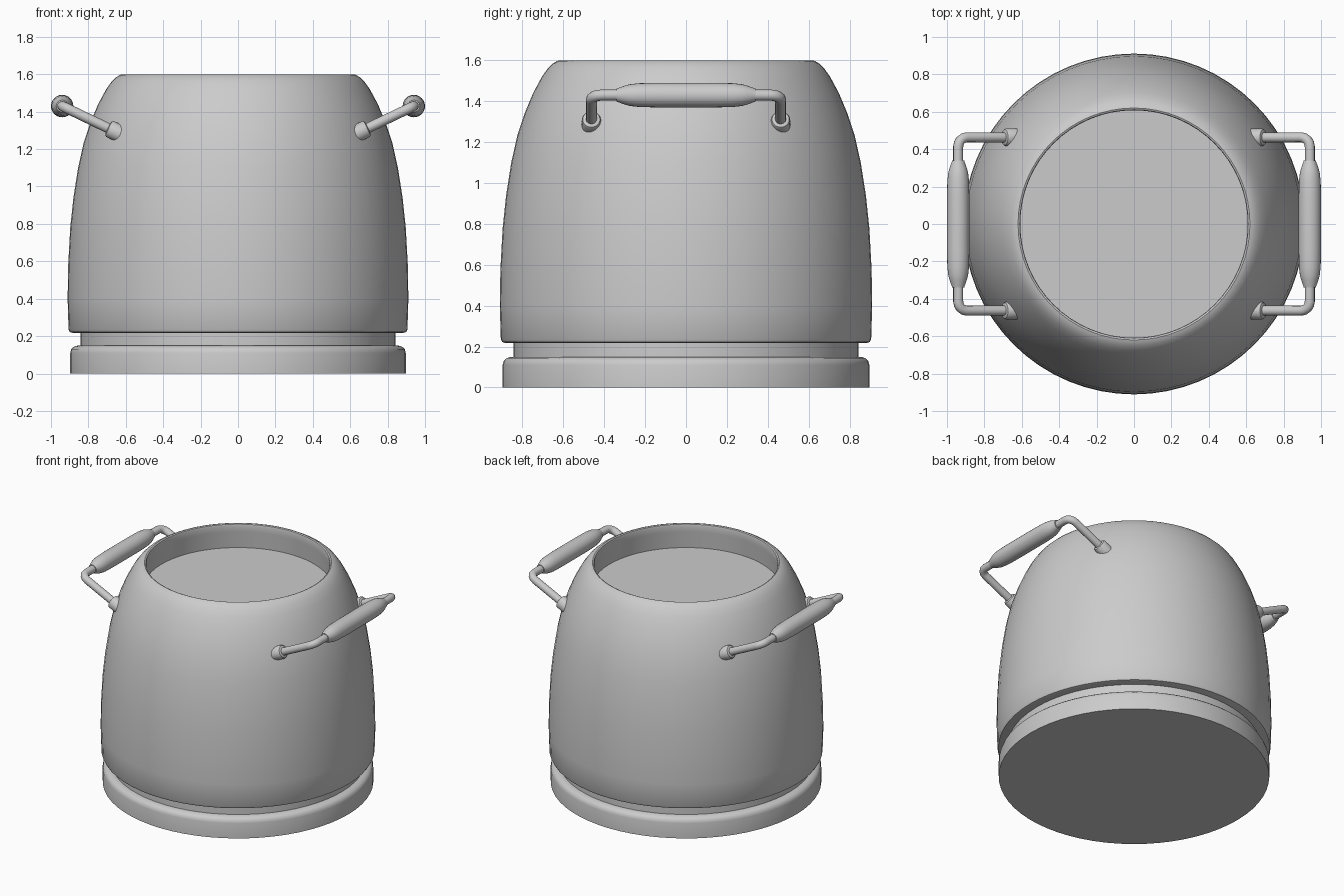
import bpy, bmesh, math
from mathutils import Vector

if "Cube" in bpy.data.objects:
    bpy.data.objects.remove(bpy.data.objects["Cube"])


def lathe(name, profile, steps=64, start=(0, 0, 0), axis=(0, 0, 1), angle=35):
    """Spin (radius, height) points around an axis into a smooth solid."""
    bm = bmesh.new()
    verts = [bm.verts.new((r, 0, h)) for r, h in profile]
    edges = [bm.edges.new(p) for p in zip(verts, verts[1:])]
    bmesh.ops.spin(bm, geom=verts + edges, cent=(0, 0, 0), axis=(0, 0, 1),
                   angle=math.tau, steps=steps, use_duplicate=False)
    bmesh.ops.remove_doubles(bm, verts=bm.verts[:], dist=0.0005)
    bmesh.ops.recalc_face_normals(bm, faces=bm.faces[:])
    mesh = bpy.data.meshes.new(name)
    bm.to_mesh(mesh)
    bm.free()
    ob = bpy.data.objects.new(name, mesh)
    bpy.context.collection.objects.link(ob)
    ob.location = start
    ob.rotation_euler = Vector(axis).to_track_quat('Z', 'Y').to_euler()
    bpy.ops.object.select_all(action='DESELECT')
    ob.select_set(True)
    bpy.context.view_layer.objects.active = ob
    bpy.ops.object.shade_smooth_by_angle(angle=math.radians(angle))
    return ob


# Base ring and recessed neck
lathe("base", [(0, 0), (0.897, 0), (0.897, 0.11), (0.892, 0.13), (0.878, 0.143),
               (0.855, 0.15), (0, 0.15)])
lathe("neck", [(0, 0.14), (0.843, 0.14), (0.843, 0.23), (0, 0.23)])

# Pot body: domed wall, rounded rim, short inner wall, contents surface
lathe("pot_body", [
    (0, 0.218), (0.885, 0.218), (0.899, 0.222), (0.906, 0.235), (0.911, 0.40),
    (0.908, 0.58), (0.897, 0.78), (0.880, 0.94), (0.855, 1.10), (0.826, 1.23),
    (0.790, 1.34), (0.748, 1.44), (0.705, 1.52), (0.675, 1.562), (0.652, 1.584),
    (0.632, 1.596), (0.620, 1.60), (0.611, 1.596), (0.608, 1.585),
    (0.612, 1.54), (0.622, 1.42), (0, 1.42)])

Y, GX, GZ = 0.463, 0.94, 1.43
for side, s in (("right", 1), ("left", -1)):
    # Bent wire frame with rounded corners
    d = Vector((s * 0.27, 0, 0.13)).normalized()
    foot, top = Vector((s * 0.64, 0, 1.286)), Vector((s * GX, 0, GZ))
    y = Vector((0, 1, 0))
    half = [foot - Y * y, top - Y * y - 0.05 * d]
    for k in range(1, 5):
        a = k / 4 * math.pi / 2
        half.append(top - Y * y - 0.05 * d * (1 - math.sin(a)) + 0.05 * y * (1 - math.cos(a)))
    path = half + [Vector((p.x, -p.y, p.z)) for p in reversed(half)]
    curve = bpy.data.curves.new("handle_wire_" + side, 'CURVE')
    curve.dimensions = '3D'
    curve.bevel_depth = 0.027
    curve.bevel_resolution = 4
    curve.use_fill_caps = True
    spline = curve.splines.new('POLY')
    spline.points.add(len(path) - 1)
    for pt, p in zip(spline.points, path):
        pt.co = (*p, 1)
    spline.use_smooth = True
    bpy.context.collection.objects.link(bpy.data.objects.new(curve.name, curve))

    # Swollen grip along the outer bar
    end = [(0, -0.34), (0.032, -0.34), (0.035, -0.33), (0.046, -0.30),
           (0.053, -0.275), (0.058, -0.23), (0.060, -0.15)]
    lathe("handle_grip_" + side, end + [(r, -h) for r, h in reversed(end)],
          24, top, (0, 1, 0))

    # Collars where the wire meets the pot
    for tag, t in (("front", -1), ("back", 1)):
        lathe(f"handle_collar_{side}_{tag}",
              [(0, -0.01), (0.047, -0.01), (0.047, 0.068), (0.042, 0.077),
               (0.032, 0.081), (0, 0.081)],
              24, foot - 0.02 * d + t * Y * y, d)
